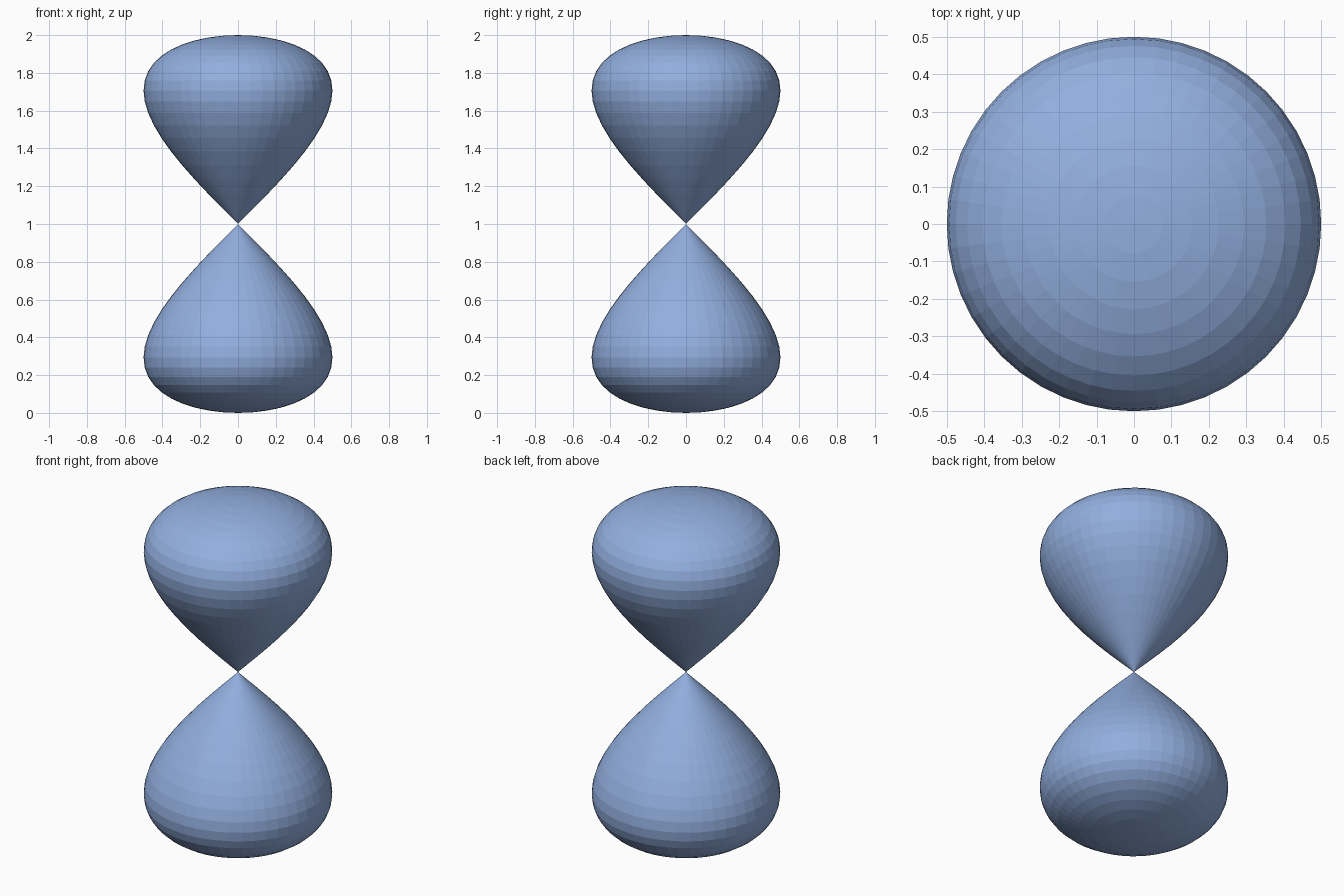
import bpy
import bmesh
import math

if "Cube" in bpy.data.objects:
    bpy.data.objects.remove(bpy.data.objects["Cube"])

SIDES = 48   # facets around the axis
RINGS = 20   # bands from tip to pole

blue = bpy.data.materials.new("soft blue")
blue.diffuse_color = (0.29, 0.43, 0.74, 1.0)
blue.use_nodes = True
blue.node_tree.nodes["Principled BSDF"].inputs["Base Color"].default_value = blue.diffuse_color


def bulb(name, sign):
    """Teardrop lobe of a figure-eight curve turned about z; tip at z = 1."""
    bm = bmesh.new()
    pole = bm.verts.new((0, 0, 1 + sign))
    tip = bm.verts.new((0, 0, 1))
    rings = []
    for i in range(1, RINGS):
        u = i / RINGS * math.pi / 2
        t, r = math.cos(u), math.cos(u) * math.sin(u)
        rings.append([bm.verts.new((r * math.cos(a), r * math.sin(a), 1 + sign * t))
                      for a in (2 * math.pi * k / SIDES for k in range(SIDES))])
    for k in range(SIDES):
        n = (k + 1) % SIDES
        bm.faces.new((pole, rings[0][k], rings[0][n]))
        bm.faces.new((tip, rings[-1][n], rings[-1][k]))
        for a, b in zip(rings, rings[1:]):
            bm.faces.new((a[k], b[k], b[n], a[n]))
    bmesh.ops.recalc_face_normals(bm, faces=bm.faces[:])
    mesh = bpy.data.meshes.new(name)
    bm.to_mesh(mesh)
    bm.free()
    mesh.materials.append(blue)
    obj = bpy.data.objects.new(name, mesh)
    bpy.context.collection.objects.link(obj)
    return obj


# Two mirrored flat-faceted lobes meeting at the waist
bulb("upper_bulb", 1)
bulb("lower_bulb", -1)
